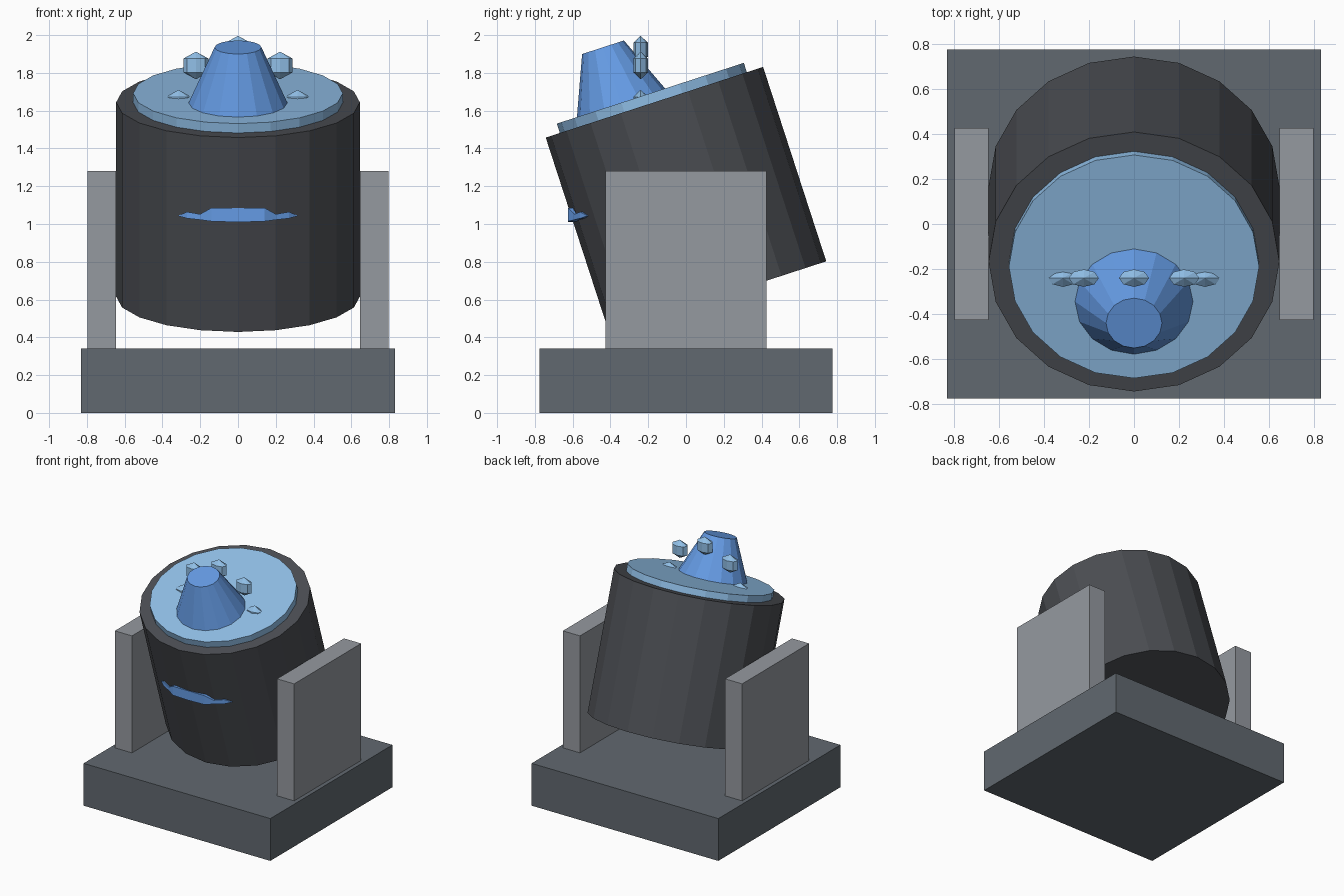
import bpy, bmesh
from math import radians, sin, cos, pi
from mathutils import Vector, Matrix

if "Cube" in bpy.data.objects:
    bpy.data.objects.remove(bpy.data.objects["Cube"])

TILT = radians(18)
CENTRE = Vector((0, 0, 1.13))
ROT = Matrix.Rotation(TILT, 3, 'X')
SQUASH = 0.938  # drum group is slightly narrower front to back


def material(name, rgb):
    m = bpy.data.materials.new(name)
    m.diffuse_color = (*rgb, 1)
    m.use_nodes = True
    m.node_tree.nodes["Principled BSDF"].inputs["Base Color"].default_value = m.diffuse_color
    return m


DARK = material("dark_grey", (0.07, 0.075, 0.085))
SLATE = material("slate", (0.12, 0.14, 0.16))
LIGHT = material("light_grey", (0.30, 0.32, 0.35))
BLUE = material("blue", (0.13, 0.33, 0.78))
PALE = material("pale_blue", (0.28, 0.52, 0.80))


def finish(name, mat):
    o = bpy.context.object
    o.name = name
    o.data.materials.append(mat)
    return o


def box(name, lo, hi, mat):
    lo, hi = Vector(lo), Vector(hi)
    bpy.ops.mesh.primitive_cube_add(size=1, location=(lo + hi) / 2)
    o = finish(name, mat)
    o.scale = hi - lo


def tilted(name, r1, r2, z0, z1, mat, sides=20, y=0):
    """Tapered round part along the tilted drum axis."""
    bpy.ops.mesh.primitive_cone_add(
        vertices=sides, radius1=r1, radius2=r2, depth=z1 - z0,
        location=CENTRE + ROT @ Vector((0, y, (z0 + z1) / 2)), rotation=(TILT, 0, 0))
    finish(name, mat).scale = (1, SQUASH, 1)


# Base and side supports
box("base", (-0.83, -0.775, 0), (0.83, 0.775, 0.34), SLATE)
for side, name in ((-1, "left_support"), (1, "right_support")):
    xs = sorted((side * 0.645, side * 0.797))
    box(name, (xs[0], -0.425, 0.34), (xs[1], 0.425, 1.28), LIGHT)

# Tilted drum, lid and cone
tilted("drum", 0.645, 0.645, -0.541, 0.541, DARK)
tilted("lid", 0.555, 0.555, 0.535, 0.593, PALE, y=-0.006)
tilted("cone", 0.263, 0.124, 0.59, 0.902, BLUE, sides=16, y=-0.169)

# Arch of beads behind the cone
for i in range(5):
    a = pi * i / 4
    bpy.ops.mesh.primitive_uv_sphere_add(
        segments=8, ring_count=3, radius=0.077,
        location=(0.315 * cos(a), -0.24, 1.637 + 0.286 * sin(a)))
    finish(f"bead_{i + 1}", PALE).scale = (1, 0.58, 0.95)

# Thin front strip following the drum: x, y, bottom z, top z
half = [(0.14, -0.625, 1.014, 1.086), (0.20, -0.592, 1.022, 1.052),
        (0.27, -0.560, 1.03, 1.064), (0.315, -0.526, 1.042, 1.045)]
stations = [(-x, y, b, t) for x, y, b, t in reversed(half)] + [(0, -0.625, 1.01, 1.086)] + half
bm = bmesh.new()
rings = [[bm.verts.new(p) for p in ((x, y, b), (x, y, t), (x, y + 0.06, t), (x, y + 0.06, b))]
         for x, y, b, t in stations]
for p, q in zip(rings, rings[1:]):
    for k in range(4):
        bm.faces.new((p[k], p[(k + 1) % 4], q[(k + 1) % 4], q[k]))
bm.faces.new(rings[0])
bm.faces.new(rings[-1][::-1])
bmesh.ops.recalc_face_normals(bm, faces=bm.faces)
mesh = bpy.data.meshes.new("front_strip")
bm.to_mesh(mesh)
bm.free()
mesh.materials.append(BLUE)
bpy.context.collection.objects.link(bpy.data.objects.new("front_strip", mesh))
